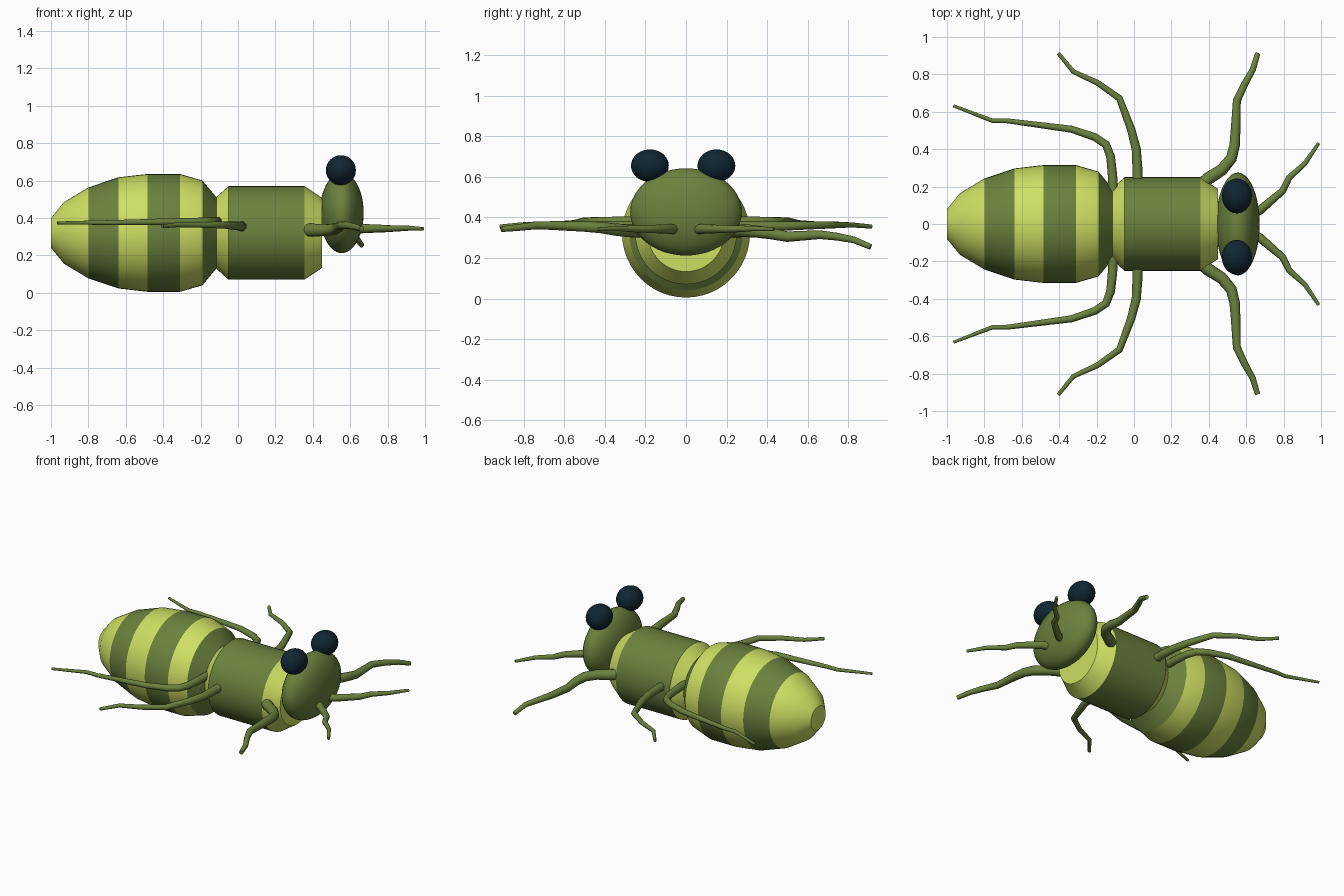
import bpy, bmesh, math
from mathutils import Vector

if "Cube" in bpy.data.objects:
    bpy.data.objects.remove(bpy.data.objects["Cube"])


def material(name, rgb):
    m = bpy.data.materials.new(name)
    m.diffuse_color = (*rgb, 1)
    m.use_nodes = True
    m.node_tree.nodes["Principled BSDF"].inputs["Base Color"].default_value = m.diffuse_color
    return m


OLIVE = material("olive green", (0.150, 0.220, 0.047))
LIME = material("pale lime", (0.620, 0.745, 0.125))
NAVY = material("dark navy", (0.005, 0.019, 0.032))


def finish(name, bm, mats, angle=30):
    bmesh.ops.recalc_face_normals(bm, faces=bm.faces)
    me = bpy.data.meshes.new(name)
    bm.to_mesh(me)
    bm.free()
    for m in mats:
        me.materials.append(m)
    ob = bpy.data.objects.new(name, me)
    bpy.context.collection.objects.link(ob)
    bpy.ops.object.select_all(action='DESELECT')
    ob.select_set(True)
    bpy.context.view_layer.objects.active = ob
    bpy.ops.object.shade_smooth_by_angle(angle=math.radians(angle))
    return ob


def lathe_x(name, profile, bands, z, sides=48):
    """Rings of (x, radius) around the x axis; bands gives the colour of each step."""
    bm = bmesh.new()
    rings = []
    for x, r in profile:
        rings.append([bm.verts.new((x, r * math.cos(2 * math.pi * i / sides),
                                    z + r * math.sin(2 * math.pi * i / sides)))
                      for i in range(sides)])
    for k, (a, b) in enumerate(zip(rings, rings[1:])):
        for i in range(sides):
            j = (i + 1) % sides
            bm.faces.new((a[i], a[j], b[j], b[i])).material_index = bands[k]
    bm.faces.new(rings[0]).material_index = bands[0]
    bm.faces.new(rings[-1]).material_index = bands[-1]
    return finish(name, bm, (OLIVE, LIME))


def ellipsoid(name, centre, size, mat):
    bm = bmesh.new()
    bmesh.ops.create_uvsphere(bm, u_segments=40, v_segments=24, radius=1)
    for v in bm.verts:
        v.co = Vector(c + s * p for c, s, p in zip(centre, size, v.co))
    return finish(name, bm, (mat,))


def limb(name, points, r0, r1, sides=12):
    """Tapered tube through the points, with rings mitred at each bend."""
    bm = bmesh.new()
    pts = [Vector(p) for p in points]
    dist = [0]
    for a, b in zip(pts, pts[1:]):
        dist.append(dist[-1] + (b - a).length)
    rings = []
    for k, p in enumerate(pts):
        before = (p - pts[k - 1]).normalized() if k else Vector()
        after = (pts[k + 1] - p).normalized() if k < len(pts) - 1 else Vector()
        t = (before + after).normalized()
        side = t.cross(Vector((0, 0, 1))).normalized()
        up = side.cross(t)
        r = r0 + (r1 - r0) * dist[k] / dist[-1]
        rings.append([bm.verts.new(p + r * (side * math.cos(2 * math.pi * i / sides)
                                            + up * math.sin(2 * math.pi * i / sides)))
                      for i in range(sides)])
    for a, b in zip(rings, rings[1:]):
        for i in range(sides):
            j = (i + 1) % sides
            bm.faces.new((a[i], a[j], b[j], b[i]))
    bm.faces.new(rings[0])
    bm.faces.new(rings[-1])
    return finish(name, bm, (OLIVE,), 45)


# Striped abdomen and thorax
lathe_x("abdomen",
        [(-1.0, .08), (-.93, .165), (-.80, .243), (-.64, .297), (-.485, .315),
         (-.31, .315), (-.19, .28), (-.115, .19)],
        [1, 1, 0, 1, 0, 1, 0], .32)
lathe_x("thorax", [(-.118, .19), (-.05, .25), (.355, .25), (.45, .187)], [1, 0, 1], .32)

# Head and eyes
ellipsoid("head", (.555, 0, .427), (.117, .275, .215), OLIVE)
ellipsoid("left_eye", (.55, .150, .655), (.08, .093, .08), NAVY)
ellipsoid("right_eye", (.55, -.178, .655), (.08, .093, .08), NAVY)

# Limbs in mirrored pairs
BACK = [(-.11, .14, .38), (-.115, .26, .38), (-.125, .36, .38), (-.15, .425, .38),
        (-.21, .465, .38), (-.335, .507, .38), (-.68, .552, .375), (-.757, .552, .375),
        (-.965, .632, .373)]
MIDDLE = [(.02, .18, .355), (.018, .30, .355), (.012, .40, .355), (-.015, .505, .358),
          (-.078, .672, .362), (-.195, .755, .363), (-.325, .815, .363), (-.405, .913, .355)]
FEELER = [(.60, .045, .34), (.675, .075, .343), (.795, .178, .343), (.83, .248, .343),
          (.915, .325, .345), (.988, .433, .342)]
FRONT = [(.35, .20), (.40, .245), (.47, .29), (.52, .35), (.538, .42), (.543, .50),
         (.55, .66), (.59, .745), (.635, .825), (.661, .91)]
FRONT_Z = {1: [.335, .335, .335, .33, .32, .305, .315, .305, .29, .255],
           -1: [.335, .335, .335, .34, .35, .355, .36, .36, .35, .342]}

for s, label in ((1, "left"), (-1, "right")):
    for name, path, r0, r1 in (("back_leg", BACK, .027, .008),
                               ("middle_leg", MIDDLE, .029, .010),
                               ("feeler", FEELER, .027, .009)):
        limb(f"{label}_{name}", [(x, s * y, z) for x, y, z in path], r0, r1)
    limb(f"{label}_front_leg",
         [(x, s * y, z) for (x, y), z in zip(FRONT, FRONT_Z[s])], .036, .014)
